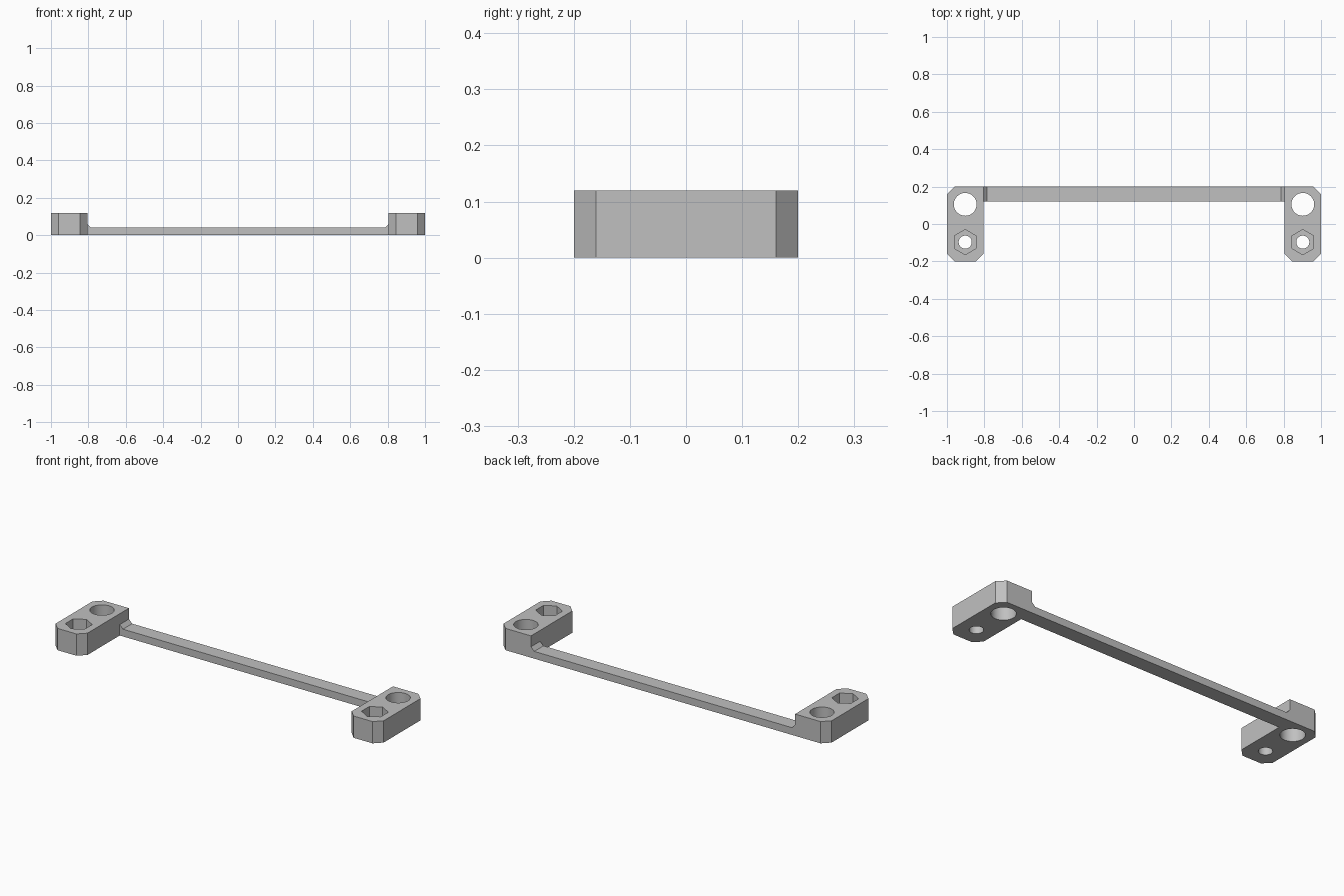
import bpy, bmesh, math

cube = bpy.data.objects.get("Cube")
if cube:
    bpy.data.objects.remove(cube, do_unlink=True)

grey = bpy.data.materials.new("plain_grey")
grey.use_nodes = True
colour = (0.53, 0.53, 0.53, 1)
grey.diffuse_color = colour
grey.node_tree.nodes["Principled BSDF"].inputs["Base Color"].default_value = colour

HEIGHT = 0.12
INNER = 0.805          # inner face of each end block
CHAMFER = 0.04
CENTRE = (INNER + 1) / 2


def prism(name, outline, offset):
    """Extrude a closed 3D outline along an offset vector."""
    bm = bmesh.new()
    face = bm.faces.new([bm.verts.new(p) for p in outline])
    made = bmesh.ops.extrude_face_region(bm, geom=[face], use_keep_orig=True)
    verts = [v for v in made["geom"] if isinstance(v, bmesh.types.BMVert)]
    bmesh.ops.translate(bm, verts=verts, vec=offset)
    bmesh.ops.recalc_face_normals(bm, faces=bm.faces)
    mesh = bpy.data.meshes.new(name)
    bm.to_mesh(mesh)
    bm.free()
    mesh.materials.append(grey)
    obj = bpy.data.objects.new(name, mesh)
    bpy.context.collection.objects.link(obj)
    return obj


def drill(target, x, y, z, radius, sides):
    """Cut a vertical round or hexagonal hole from height z upwards."""
    ring = [(x + radius * math.sin(math.tau * i / sides),
             y + radius * math.cos(math.tau * i / sides), z) for i in range(sides)]
    cutter = prism("hole_cutter", ring, (0, 0, 0.3))
    cutter.hide_render = True
    mod = target.modifiers.new("hole", "BOOLEAN")
    mod.operation = "DIFFERENCE"
    mod.solver = "EXACT"
    mod.object = cutter
    bpy.context.view_layer.objects.active = target
    bpy.ops.object.modifier_apply(modifier=mod.name)
    bpy.data.objects.remove(cutter, do_unlink=True)


# End blocks: three chamfered corners, square where the bar joins
for name, side in (("left_end_block", 1), ("right_end_block", -1)):
    c = CHAMFER
    plan = [(INNER, 0.2), (1 - c, 0.2), (1, 0.2 - c), (1, c - 0.2),
            (1 - c, -0.2), (INNER + c, -0.2), (INNER, c - 0.2)]
    block = prism(name, [(side * x, y, 0) for x, y in plan], (0, 0, HEIGHT))
    drill(block, side * CENTRE, 0.105, -0.1, 0.061, 48)    # large through hole
    drill(block, side * CENTRE, -0.097, -0.1, 0.035, 40)   # bolt hole
    drill(block, side * CENTRE, -0.097, 0.06, 0.067, 6)    # nut pocket
    bpy.ops.object.select_all(action="DESELECT")
    block.select_set(True)
    bpy.context.view_layer.objects.active = block
    bpy.ops.object.shade_smooth_by_angle(angle=math.radians(30))

# Connecting bar with small sloped gussets at its ends
half = [(INNER, 0), (INNER, 0.06), (INNER - 0.02, 0.04)]
profile = half + [(-x, z) for x, z in reversed(half)]
prism("connecting_bar", [(x, 0.12, z) for x, z in profile], (0, 0.08, 0))
